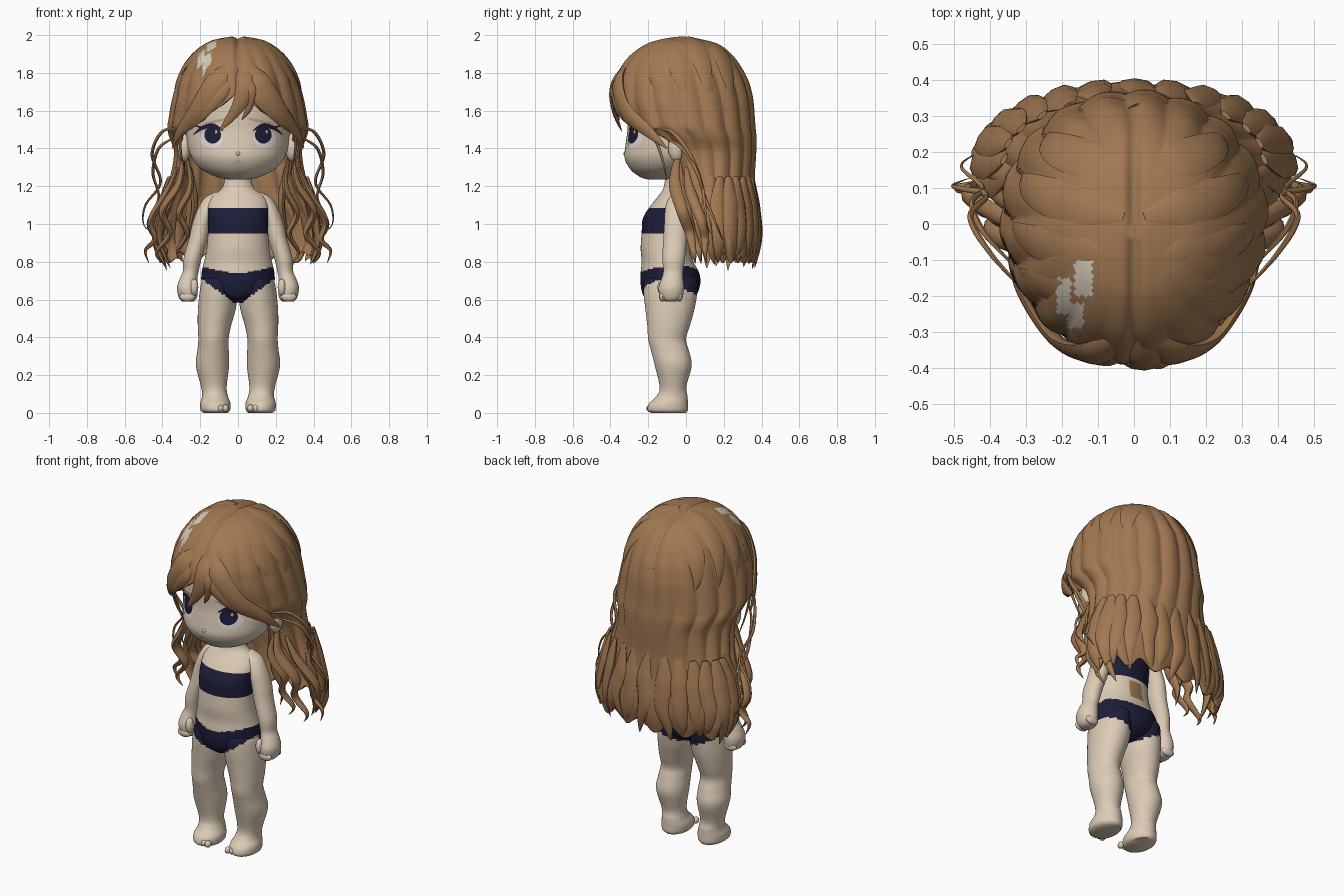
import bpy, bmesh, random
from math import sin, cos, pi, radians, exp
from mathutils import Vector
from mathutils.bvhtree import BVHTree

random.seed(4)
if "Cube" in bpy.data.objects:
    bpy.data.objects.remove(bpy.data.objects["Cube"])


def material(name, rgb):
    m = bpy.data.materials.new(name)
    m.use_nodes = True
    m.diffuse_color = (*rgb, 1)
    bsdf = m.node_tree.nodes["Principled BSDF"]
    bsdf.inputs["Base Color"].default_value = (*rgb, 1)
    bsdf.inputs["Roughness"].default_value = 0.8
    return m


SKIN = material("skin", (0.72, 0.60, 0.47))
HAIR = material("brown hair", (0.36, 0.19, 0.085))
NAVY = material("navy", (0.012, 0.012, 0.04))
WHITE = material("eye white", (0.8, 0.74, 0.68))
BROW = material("brow tan", (0.55, 0.38, 0.24))
PALE = material("pale shine", (0.68, 0.60, 0.50))


def finish(name, bm, mats, rule=None):
    """Turn a bmesh into a smooth object, colouring faces by a rule."""
    if rule:
        for f in bm.faces:
            f.material_index = rule(f.calc_center_median())
    me = bpy.data.meshes.new(name)
    bm.to_mesh(me)
    for m in mats:
        me.materials.append(m)
    ob = bpy.data.objects.new(name, me)
    bpy.context.collection.objects.link(ob)
    bpy.ops.object.select_all(action='DESELECT')
    ob.select_set(True)
    bpy.context.view_layer.objects.active = ob
    bpy.ops.object.shade_smooth_by_angle(angle=radians(50))
    return ob


def spline(pts, n):
    """Catmull-Rom through tuples of any length."""
    p = [pts[0], *pts, pts[-1]]
    out = []
    for i in range(1, len(p) - 2):
        for k in range(n):
            t = k / n
            out.append([0.5 * (2 * b + (c - a) * t + (2 * a - 5 * b + 4 * c - d) * t * t
                               + (3 * b - a - 3 * c + d) * t ** 3)
                        for a, b, c, d in zip(*p[i - 1:i + 3])])
    return out + [list(pts[-1])]


def skin_rings(bm, rings, closed=True, caps=True):
    vs = [[bm.verts.new(c) for c in r] for r in rings]
    n = len(vs[0])
    for lo, hi in zip(vs, vs[1:]):
        for j in range(n if closed else n - 1):
            k = (j + 1) % n
            bm.faces.new((lo[j], lo[k], hi[k], hi[j]))
    if caps:
        bm.faces.new(vs[0][::-1])
        bm.faces.new(vs[-1])
    return vs


def loft(bm, rows, side=1, n=48, steps=6):
    """Rows are z, centre x, half width, front y, back y, from the bottom up."""
    rings = []
    for z, cx, rx, yf, yb in spline(rows, steps):
        rings.append([(side * cx + rx * cos(2 * pi * j / n),
                       (yf + yb) / 2 + (yb - yf) / 2 * sin(2 * pi * j / n), z) for j in range(n)])
    skin_rings(bm, rings)


def ball(bm, centre, size):
    r = bmesh.ops.create_uvsphere(bm, u_segments=12, v_segments=8, radius=1)
    for v in r["verts"]:
        v.co = Vector(centre) + Vector([a * b for a, b in zip(v.co, size)])


# Torso, with bandeau and briefs
def briefs(c):
    top = 0.735 + 0.2 * abs(c.x) + (0.015 if c.y > -0.05 else 0)
    leg = 0.57 + (0.72 if c.y < -0.08 else 0.42) * abs(c.x)
    return leg < c.z < top


def torso_colour(c):
    if 0.945 < c.z < 1.085 or briefs(c):
        return 1
    return 2 if c.y > 0 and abs(c.x) < 0.045 and 0.82 < c.z < 0.93 else 0


bm = bmesh.new()
loft(bm, [(.585, 0, .04, -.18, -.02), (.62, 0, .13, -.225, .05), (.68, 0, .188, -.24, .075),
          (.74, 0, .193, -.24, .07), (.80, 0, .18, -.235, .04), (.87, 0, .166, -.24, .02),
          (.95, 0, .16, -.235, .015), (1.03, 0, .16, -.228, .02), (1.1, 0, .16, -.185, .02),
          (1.15, 0, .135, -.145, .015), (1.19, 0, .085, -.12, .01), (1.25, 0, .07, -.11, .01),
          (1.32, 0, .07, -.11, .01)], n=72, steps=8)
finish("torso", bm, [SKIN, NAVY, HAIR], torso_colour)

# Arms and legs
for side, label in ((1, "left"), (-1, "right")):
    bm = bmesh.new()
    loft(bm, [(.59, .265, .03, -.11, -.05), (.61, .265, .048, -.135, -.02), (.66, .268, .055, -.145, -.01),
              (.71, .262, .047, -.13, -.015), (.75, .25, .042, -.12, -.015), (.82, .24, .048, -.125, -.005),
              (.92, .21, .05, -.12, .005), (1.0, .192, .05, -.115, .015), (1.08, .163, .05, -.11, .015),
              (1.14, .13, .045, -.09, .01), (1.17, .1, .02, -.06, -.01)], side, 32)
    ball(bm, (side * .232, -.125, .665), (.022, .026, .045))
    for k in range(4):
        ball(bm, (side * .268, -.125 + .03 * k, .615), (.042, .018, .026))
    finish(label + "_arm", bm, [SKIN])

    bm = bmesh.new()
    loft(bm, [(0, .118, .065, -.185, .0), (.015, .12, .078, -.203, .01), (.05, .12, .08, -.195, .01),
              (.09, .122, .068, -.155, .008), (.14, .128, .068, -.14, .002), (.25, .135, .088, -.165, .03),
              (.33, .132, .083, -.185, .015), (.39, .13, .08, -.2, 0), (.46, .125, .088, -.205, .02),
              (.55, .112, .1, -.215, .045), (.64, .103, .1, -.225, .06), (.70, .1, .09, -.22, .06),
              (.74, .1, .06, -.18, .02)], side, 48)
    for k in range(5):
        ball(bm, (side * (.066 + .027 * k), -.188 + .004 * k * k, .024), (.017, .022, .02))
    finish(label + "_leg", bm, [SKIN, NAVY], briefs)

# Head and ears
bm = bmesh.new()
loft(bm, [(1.235, 0, .05, -.2, -.08), (1.25, 0, .115, -.245, -.04), (1.29, 0, .195, -.295, .05),
          (1.35, 0, .245, -.325, .13), (1.42, 0, .268, -.32, .2), (1.5, 0, .275, -.31, .24),
          (1.6, 0, .285, -.31, .27), (1.7, 0, .275, -.3, .27), (1.8, 0, .22, -.24, .22),
          (1.88, 0, .1, -.1, .1)], n=64)
face = BVHTree.FromBMesh(bm)
ball(bm, (0, -.318, 1.372), (.014, .014, .012))
for side in (1, -1):
    ball(bm, (side * .285, -.05, 1.405), (.035, .045, .075))
finish("head", bm, [SKIN])


# Painted face plates that hug the head
def on_face(x, z, lift):
    return face.ray_cast(Vector((x, -1, z)), Vector((0, 1, 0)))[0] - Vector((0, lift, 0))


def disc(bm, cx, cz, rx, rz, lift):
    rings = [[on_face(cx + rx * r * cos(2 * pi * j / 24), cz + rz * r * sin(2 * pi * j / 24), lift)
              for j in range(24)] for r in (1, .75, .5, .25, .02)]
    skin_rings(bm, rings, caps=False)


def stripe(bm, pts, w, lift):
    line = spline(pts, 5)
    rings = []
    for i, (x, z) in enumerate(line):
        h = w * (.25 + .75 * sin(pi * i / (len(line) - 1)))
        rings.append([on_face(x, z + h, lift), on_face(x, z - h, lift)])
    skin_rings(bm, rings, closed=False, caps=False)
    bmesh.ops.recalc_face_normals(bm, faces=bm.faces)


parts = {k: bmesh.new() for k in ("eye_whites", "irises", "lashes", "eyebrows", "mouth", "eye_glints")}
for s in (1, -1):
    disc(parts["eye_whites"], s * .142, 1.452, .06, .05, .003)
    disc(parts["irises"], s * .134, 1.472, .044, .046, .006)
    disc(parts["eye_glints"], s * .134 + .018, 1.488, .007, .01, .008)
    stripe(parts["lashes"], [(s * .08, 1.495), (s * .13, 1.522), (s * .19, 1.508), (s * .235, 1.475)], .012, .007)
    stripe(parts["lashes"], [(s * .17, 1.512), (s * .21, 1.515), (s * .238, 1.53)], .005, .007)
    stripe(parts["eyebrows"], [(s * .05, 1.56), (s * .11, 1.545), (s * .19, 1.53)], .008, .005)
stripe(parts["mouth"], [(-.03, 1.322), (0, 1.333), (.03, 1.322)], .003, .004)
for (name, bm), mat in zip(parts.items(), (WHITE, NAVY, NAVY, BROW, BROW, BROW)):
    finish(name, bm, [mat])


# Hair shell: rows are z, half width, front y, back y, opening angle
def shine(c):
    x, y = c.x, c.y
    return int(c.z > 1.75 and ((-.165 < x < -.115 and -.2 < y < -.1) or (-.215 < x < -.175 and -.25 < y < -.15)
                               or (-.185 < x < -.14 and -.29 < y < -.22)))


shell = spline([(1.995, .02, -.04, 0, 180), (1.98, .1, -.13, .08, 180), (1.95, .18, -.22, .18, 180),
                (1.88, .255, -.31, .26, 180), (1.78, .31, -.37, .32, 180), (1.7, .335, -.385, .345, 179),
                (1.64, .35, -.385, .355, 168), (1.57, .362, -.365, .36, 153), (1.51, .37, -.34, .365, 138),
                (1.46, .36, -.27, .37, 123), (1.38, .335, -.2, .37, 118), (1.25, .355, -.14, .365, 120),
                (1.1, .405, -.1, .375, 115), (1.0, .44, -.05, .39, 110), (.9, .445, -.02, .39, 105),
                (.82, .41, .02, .37, 100)], 7)
bm = bmesh.new()
rings = []
N = 260
for z, rx, yf, yb, open_deg in shell:
    ring = []
    for j in range(N + 1):
        a = radians(min(open_deg, 180)) * (2 * j / N - 1)
        fade = min(1, (2 - z) / .25)
        r = 1 + .045 * fade * (abs(sin(9 * a + .8 * sin(5 * z))) - .7)
        x, y = rx * r * sin(a), (yf + yb) / 2 + (yb - yf) / 2 * r * cos(a)
        dip = .018 * exp(-(x / .018) ** 2) if z > 1.75 else 0
        ring.append((x, y, z - dip + max(0, 1 - z) * .15 * sin(13 * a)))
    rings.append(ring)
vs = skin_rings(bm, rings, closed=False, caps=False)
bm.faces.new(vs[0][::-1])
bmesh.ops.remove_doubles(bm, verts=bm.verts, dist=.0002)
hair = finish("hair_shell", bm, [HAIR, PALE], shine)
solid = hair.modifiers.new("thickness", 'SOLIDIFY')
solid.thickness, solid.offset = .02, -1


# Hair locks: flattened tapering sweeps
def lock(bm, pts, w, t, blunt=.3):
    line = [Vector(p) for p in spline(pts, 7)]
    rings = []
    for i, p in enumerate(line):
        u = i / (len(line) - 1)
        tan = (line[min(i + 1, len(line) - 1)] - line[max(i - 1, 0)]).normalized()
        out = Vector((p.x, p.y, max(0, p.z - 1.64)))
        sidev = tan.cross(out).normalized()
        out = sidev.cross(tan)
        f = min(1, blunt + 3 * u) * max(.03, 1 - u ** 2.5)
        rings.append([p + sidev * w * f * cos(pi * j / 4) + out * t * f * sin(pi * j / 4) for j in range(8)])
    skin_rings(bm, rings)
    bmesh.ops.recalc_face_normals(bm, faces=bm.faces)


def pair(bm, pts, w, t):
    for s in (1, -1):
        lock(bm, [(s * x, y, z) for x, y, z in pts], w, t)


# Fringe and side sweeps
bm = bmesh.new()
lock(bm, [(.03, -.3, 1.86), (.04, -.38, 1.74), (.0, -.385, 1.62), (-.1, -.34, 1.49)], .055, .02)
lock(bm, [(.02, -.31, 1.84), (.07, -.385, 1.72), (.06, -.375, 1.62), (.02, -.35, 1.55)], .03, .016)
pair(bm, [(.02, -.3, 1.86), (.12, -.36, 1.75), (.22, -.32, 1.6), (.31, -.2, 1.49), (.35, -.1, 1.4)], .06, .022)
pair(bm, [(.03, -.34, 1.8), (.1, -.375, 1.69), (.19, -.335, 1.58), (.27, -.24, 1.49)], .045, .018)
pair(bm, [(.24, -.28, 1.6), (.3, -.18, 1.48), (.3, -.13, 1.36), (.265, -.1, 1.23)], .012, .008)
finish("fringe", bm, [HAIR])

# Sweeps from the parting over the crown
bm = bmesh.new()
for deg in (-38, -18, 4, 26):
    path = []
    for k in range(6):
        th, ph = radians(5 + 17 * k), radians(deg + 4 * k)
        path.append((.34 * sin(th) * cos(ph), -.01 + .368 * sin(ph), 1.64 + .35 * cos(th) * cos(ph)))
    pair(bm, path, .065, .014)
finish("crown_locks", bm, [HAIR])

# Wavy lengths, curls and flyaway strands
bm = bmesh.new()
for k in range(15):
    a = radians(-105 + 15 * k)
    tip = random.uniform(.75, .82)
    sway = random.uniform(-.08, .08)
    path = [(.43 * r * sin(a + d), .18 + .205 * r * cos(a + d), z) for r, d, z in
            ((.84, 0, 1.25), (.92, sway / 2, 1.1), (1.0, 0, .97), (.99, sway, .87), (.9, 2 * sway, tip))]
    lock(bm, path, .058, .024)
finish("back_locks", bm, [HAIR])

bm = bmesh.new()
pair(bm, [(.29, -.04, 1.38), (.31, -.06, 1.22), (.40, -.02, 1.07), (.36, .02, .95), (.43, .04, .85), (.40, .05, .79)], .035, .022)
pair(bm, [(.27, 0, 1.36), (.25, -.04, 1.2), (.31, 0, 1.06), (.27, .03, .95), (.32, .07, .85), (.28, .08, .79)], .035, .02)
pair(bm, [(.32, .0, 1.3), (.37, .02, 1.18), (.46, .08, 1.02), (.44, .1, .92), (.49, .1, .86), (.47, .11, .79)], .03, .02)
pair(bm, [(.25, .03, 1.3), (.23, .02, 1.1), (.25, .07, .95), (.21, .1, .82)], .04, .02)
finish("side_curls", bm, [HAIR])

bm = bmesh.new()
pair(bm, [(.31, -.18, 1.5), (.4, -.08, 1.49), (.455, .02, 1.37), (.41, .08, 1.22), (.49, .1, 1.1), (.5, .11, 1.0), (.45, .13, .95)], .011, .009)
pair(bm, [(.33, -.12, 1.46), (.42, -.02, 1.4), (.45, .06, 1.27), (.42, .1, 1.14), (.48, .16, 1.0), (.43, .2, .9)], .011, .009)
finish("flyaway_strands", bm, [HAIR])
